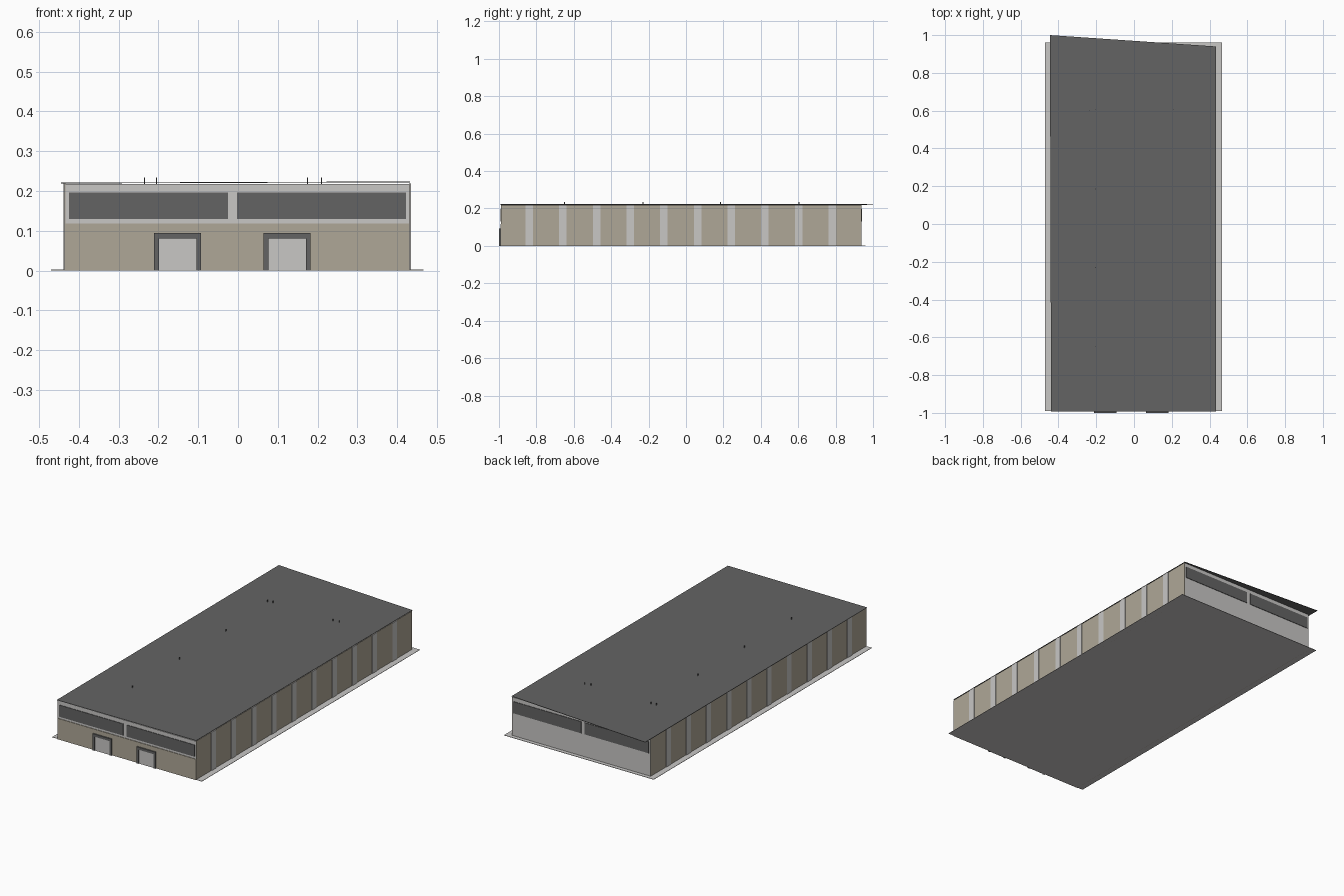
import bpy, bmesh

if "Cube" in bpy.data.objects:
    bpy.data.objects.remove(bpy.data.objects["Cube"])


def material(name, r, g, b):
    m = bpy.data.materials.new(name)
    m.diffuse_color = (r, g, b, 1)
    m.use_nodes = True
    m.node_tree.nodes["Principled BSDF"].inputs["Base Color"].default_value = m.diffuse_color
    return m


TAN = material("tan cladding", 0.43, 0.39, 0.31)
LIGHT = material("light grey", 0.58, 0.57, 0.56)
DARK = material("dark grey", 0.127, 0.127, 0.127)


def finish(name, bm, mat):
    bmesh.ops.recalc_face_normals(bm, faces=bm.faces)
    me = bpy.data.meshes.new(name)
    bm.to_mesh(me)
    bm.free()
    me.materials.append(mat)
    ob = bpy.data.objects.new(name, me)
    bpy.context.collection.objects.link(ob)
    return ob


def box(name, mat, x, y, z):
    """Box from three (low, high) ranges."""
    bm = bmesh.new()
    bmesh.ops.create_cube(bm, size=1)
    for v in bm.verts:
        for i, (lo, hi) in enumerate((x, y, z)):
            v.co[i] = hi if v.co[i] > 0 else lo
    return finish(name, bm, mat)


X0, X1 = -0.434, 0.430      # main walls
Y0, Y1 = -0.990, 0.938
H = 0.218
BAND = 0.118                # bottom of the light upper band

# ground slab and building shell
box("floor_slab", LIGHT, (-0.47, 0.467), (-0.99, 0.96), (0, 0.002))
box("wall_shell", LIGHT, (X0, X1), (Y0, Y1), (0.001, H))

# tan cladding on the front and both long sides
box("front_cladding", TAN, (X0 - 0.002, X1 + 0.002), (Y0 - 0.003, Y0), (0, BAND))
for name, a, b in (("left", X0 - 0.002, X0), ("right", X1, X1 + 0.002)):
    box(name + "_cladding", TAN, (a, b), (Y0, Y1), (0, H + 0.001))

# light columns along both long sides
for i in range(10):
    y = -0.838 + 0.18 * i
    for name, a, b in (("left", X0 - 0.005, X0), ("right", X1, X1 + 0.005)):
        box(f"{name}_column_{i + 1}", LIGHT, (a, b), (y - 0.02, y + 0.02), (0, H + 0.001))

# window strips at front and back
for i, xs in enumerate(((-0.425, -0.025), (-0.003, 0.423))):
    box(f"front_window_{i + 1}", DARK, xs, (Y0 - 0.003, Y0), (0.13, 0.196))
    box(f"back_window_{i + 1}", DARK, xs, (Y1, Y1 + 0.003), (0.13, 0.196))

# loading doors with dark frames
for i, cx in enumerate((-0.152, 0.1235)):
    yr = (-1.0, Y0)
    box(f"door_{i + 1}", LIGHT, (cx - 0.047, cx + 0.047), (Y0 - 0.006, Y0), (0, 0.08))
    box(f"door_{i + 1}_left_jamb", DARK, (cx - 0.059, cx - 0.047), yr, (0, 0.094))
    box(f"door_{i + 1}_right_jamb", DARK, (cx + 0.047, cx + 0.059), yr, (0, 0.094))
    box(f"door_{i + 1}_lintel", DARK, (cx - 0.047, cx + 0.047), yr, (0.08, 0.094))

# thin, slightly tilted roof sheet overhanging the back left corner
bm = bmesh.new()
outline = [(-0.439, -0.992, 0.219), (0.433, -0.992, 0.222),
           (0.433, 0.94, 0.222), (-0.445, 1.0, 0.219)]
roof = bm.faces.new([bm.verts.new(p) for p in outline])
extruded = bmesh.ops.extrude_face_region(bm, geom=[roof])["geom"]
bmesh.ops.translate(bm, vec=(0, 0, 0.002),
                    verts=[g for g in extruded if isinstance(g, bmesh.types.BMVert)])
finish("roof", bm, DARK)

# small posts standing on the roof
posts = [(-0.205, -0.65), (-0.205, -0.23), (-0.205, 0.185), (-0.205, 0.605),
         (-0.235, 0.60), (0.175, 0.60), (0.21, 0.605)]
for i, (x, y) in enumerate(posts):
    box(f"roof_post_{i + 1}", DARK, (x - 0.001, x + 0.001), (y - 0.002, y + 0.002), (H, 0.234))
